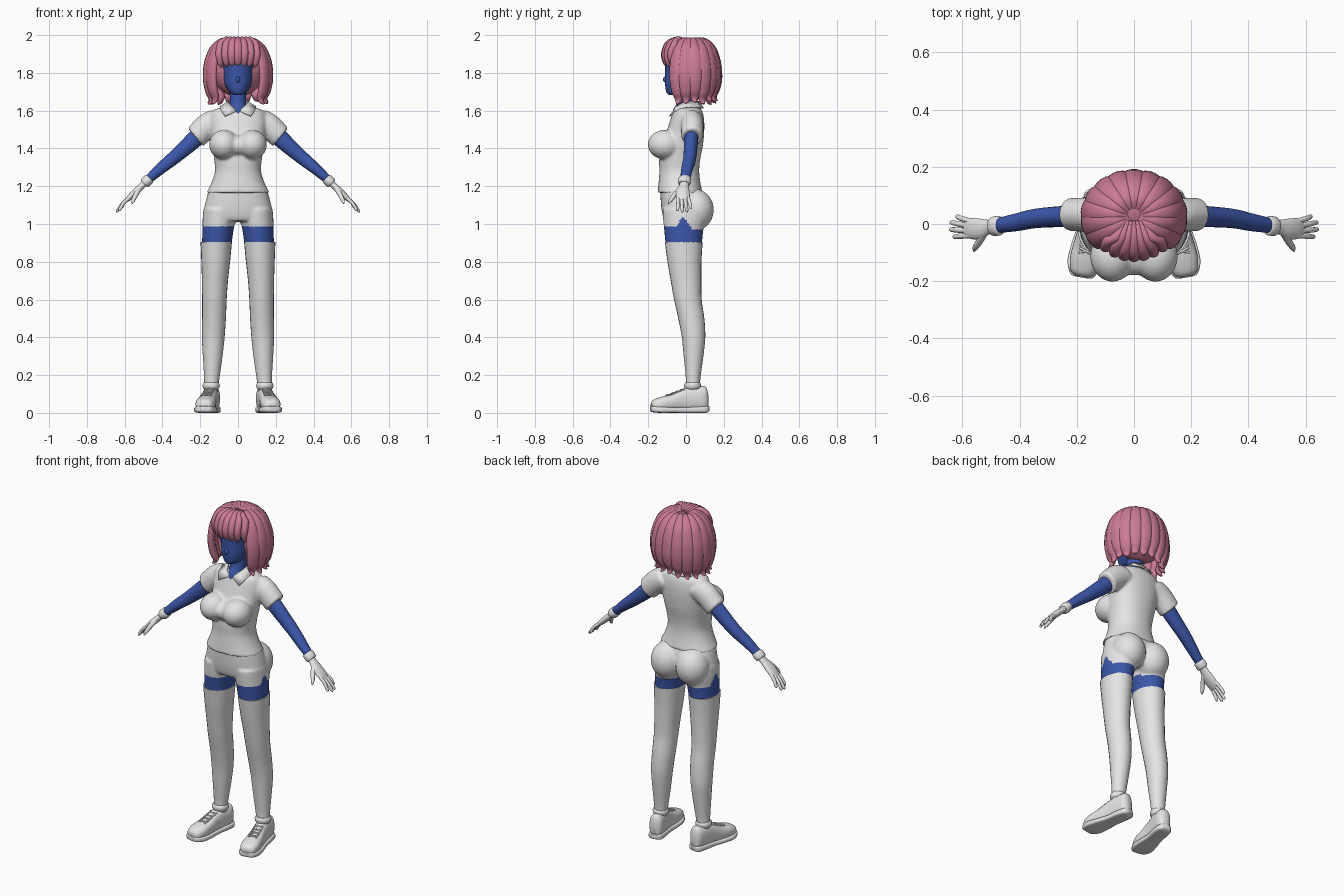
import bpy, bmesh, math, random
from mathutils import Vector as V, Matrix

if "Cube" in bpy.data.objects:
    bpy.data.objects.remove(bpy.data.objects["Cube"])
random.seed(4)


def material(name, rgb):
    m = bpy.data.materials.new(name)
    m.diffuse_color = (*rgb, 1)
    m.use_nodes = True
    m.node_tree.nodes["Principled BSDF"].inputs["Base Color"].default_value = m.diffuse_color
    return m


WHITE = material("white cloth", (0.78, 0.78, 0.78))
BLUE = material("blue skin", (0.045, 0.095, 0.40))
PINK = material("pink hair", (0.60, 0.20, 0.30))


def spline(a, b, c, d, t):
    return 0.5 * (2*b + (c-a)*t + (2*a-5*b+4*c-d)*t*t + (3*b-a-3*c+d)*t**3)


def loft(bm, rings, e=2.0, n=24, steps=4):
    """Skin smooth rings (centre, u radius vector, v radius vector)."""
    R = [[V(p) for p in r] for r in rings]
    R = [R[0]] + R + [R[-1]]
    full = []
    for i in range(1, len(R) - 2):
        for k in range(steps):
            full.append([spline(*(R[i+j][q] for j in (-1, 0, 1, 2)), k/steps) for q in range(3)])
    full.append(R[-1])
    rows = []
    for c, u, v in full:
        row = []
        for k in range(n):
            co, si = math.cos(math.tau*k/n), math.sin(math.tau*k/n)
            f = lambda x: math.copysign(abs(x)**(2/e), x)
            row.append(bm.verts.new(c + u*f(co) + v*f(si)))
        rows.append(row)
    for a, b in zip(rows, rows[1:]):
        for k in range(n):
            bm.faces.new((a[k], a[(k+1) % n], b[(k+1) % n], b[k]))
    bm.faces.new(rows[0])
    bm.faces.new(rows[-1])


def flat(z, front, back, hw, cx=0):
    return (cx, (front+back)/2, z), (hw, 0, 0), (0, (back-front)/2, 0)


def tube(bm, pts, ru, rv, axis=(0, 1, 0), **kw):
    """Loft along a path; ru follows the given axis, rv the other way."""
    P, rings = [V(p) for p in pts], []
    for i, p in enumerate(P):
        d = P[min(i+1, len(P)-1)] - P[max(i-1, 0)]
        w = d.cross(V(axis)).normalized()
        rings.append((p, w.cross(d).normalized()*ru[i], w*rv[i]))
    loft(bm, rings, **kw)


def ball(bm, c, r):
    bmesh.ops.create_uvsphere(bm, u_segments=32, v_segments=20, radius=1,
                              matrix=Matrix.Translation(c) @ Matrix.Diagonal((*r, 1)))


def finish(name, bm, mat, voxel=0, smooth=5):
    bmesh.ops.recalc_face_normals(bm, faces=bm.faces)
    me = bpy.data.meshes.new(name)
    bm.to_mesh(me)
    bm.free()
    ob = bpy.data.objects.new(name, me)
    bpy.context.collection.objects.link(ob)
    me.materials.append(mat)
    bpy.ops.object.select_all(action='DESELECT')
    ob.select_set(True)
    bpy.context.view_layer.objects.active = ob
    if voxel:
        m = ob.modifiers.new("blend", 'REMESH')
        m.mode, m.voxel_size = 'VOXEL', voxel
        m = ob.modifiers.new("soften", 'SMOOTH')
        m.factor, m.iterations = 0.5, smooth
        for m in list(ob.modifiers):
            bpy.ops.object.modifier_apply(modifier=m.name)
    bpy.ops.object.shade_smooth_by_angle(angle=math.radians(50))
    return ob


# Shirt: torso, bust and sleeves blended together
bm = bmesh.new()
loft(bm, [flat(*r) for r in [
    (1.165, -.150, .088, .167), (1.22, -.145, .076, .140), (1.28, -.141, .07, .122),
    (1.34, -.142, .075, .126), (1.42, -.13, .09, .138), (1.50, -.10, .097, .148),
    (1.56, -.08, .095, .150), (1.60, -.066, .085, .135), (1.62, -.052, .07, .08),
    (1.63, -.045, .06, .05)]], e=2.2, n=40)
for s in (1, -1):
    ball(bm, (s*.075, -.112, 1.42), (.078, .09, .078))
    loft(bm, [((s*x, .033, z), (0, r, 0), (s*.645*q, 0, .765*q)) for x, z, r, q in
              [(.10, 1.55, .058, .07), (.16, 1.52, .06, .068), (.225, 1.46, .058, .063)]])
ball(bm, (0, -.11, 1.415), (.07, .07, .055))
finish("shirt", bm, WHITE, .008)

# Shirt collar: a folded flap on each side
top = [(.004, -.066, 1.60), (.035, -.058, 1.625), (.056, -.01, 1.648), (.045, .05, 1.652), (0, .07, 1.652)]
low = [(.068, -.090, 1.572), (.088, -.066, 1.60), (.098, .0, 1.622), (.07, .075, 1.618), (0, .095, 1.615)]
for s, side in ((1, "left"), (-1, "right")):
    bm = bmesh.new()
    rows = [[bm.verts.new((s*p[0], p[1], p[2])) for p in line] for line in (top, low)]
    for k in range(4):
        bm.faces.new((rows[0][k], rows[0][k+1], rows[1][k+1], rows[1][k]))
    ob = finish(side + "_collar", bm, WHITE)
    ob.modifiers.new("thickness", 'SOLIDIFY').thickness = .007

# Shorts and upper thighs: one blended form, coloured by hem height
bm = bmesh.new()
loft(bm, [flat(*r) for r in [
    (1.20, -.135, .07, .146), (1.15, -.135, .09, .163), (1.09, -.131, .10, .178),
    (1.04, -.122, .09, .184), (1.015, -.11, .08, .178)]], e=2.3, n=40)
for s in (1, -1):
    ball(bm, (s*.083, .052, 1.075), (.094, .095, .108))
    loft(bm, [flat(z, f, b, hw, s*cx) for z, f, b, hw, cx in [
        (1.08, -.125, .10, .088, .095), (1.02, -.121, .105, .088, .1),
        (.97, -.116, .092, .083, .106), (.87, -.107, .083, .077, .114)]])
ob = finish("shorts_and_thighs", bm, WHITE, .008, 4)
ob.data.materials.append(BLUE)
for p in ob.data.polygons:
    c = p.center
    hem = .985 if c.y < .03 else .97
    if abs(c.x) > .12:
        hem += max(0, .055 - 1.4*abs(c.y + .015))
    p.material_index = int(c.z < hem)

# Head, nose and neck
bm = bmesh.new()
loft(bm, [flat(*r) for r in [
    (1.682, -.085, -.04, .015), (1.695, -.103, .01, .042), (1.74, -.111, .07, .070),
    (1.80, -.110, .09, .08), (1.87, -.108, .10, .084), (1.94, -.06, .08, .05)]])
ball(bm, (0, -.108, 1.765), (.012, .014, .016))
finish("head", bm, BLUE)
bm = bmesh.new()
loft(bm, [flat(*r) for r in [(1.585, -.072, .05, .035), (1.61, -.066, .055, .047),
                             (1.65, -.045, .058, .043), (1.73, -.04, .06, .043)]])
finish("neck", bm, BLUE)

# Hair: inner cap, long locks around sides and back, short fringe
bm = bmesh.new()
ball(bm, (0, .052, 1.825), (.145, .118, .15))
finish("hair_cap", bm, PINK)
bm = bmesh.new()
prof = [(.04, 1.955, .008), (.4, 1.972, .022), (.72, 1.935, .034), (.92, 1.86, .041), (.97, 1.775, .041),
        (.90, 1.71, .034), (.82, 1.675, .024), (.86, 1.653, .014), (.94, 1.643, .004)]
for i in range(13):
    a = math.radians(-122 + 244*i/12)
    d, drop = V((.172*math.sin(a), .150*math.cos(a), 0)), random.uniform(-.012, .012)
    pts = [V((0, .026, z + (drop if k > 4 else 0))) + d*r for k, (r, z, w) in enumerate(prof)]
    tube(bm, pts, [w for r, z, w in prof], [min(.021, w*.75) for r, z, w in prof],
         axis=(math.cos(a), -math.sin(a), 0), n=14)
finish("hair_locks", bm, PINK)
bm = bmesh.new()
for i in range(7):
    t = (i - 3)/3
    x, back, low_z = .088*t, .035*t*t, 1.853 - .008*abs(t)
    tube(bm, [(x*.35, .01, 1.968), (x*.7, -.045, 1.976), (x, -.093+back, 1.952),
              (x*1.1, -.113+back, 1.90), (x*1.05, -.108+back, 1.855), (x, -.102+back, low_z-.016)],
         [.008, .017, .023, .023, .018, .005], [.01, .017, .02, .02, .015, .004], axis=(1, -.7*t, 0), n=14)
finish("hair_fringe", bm, PINK)

for s, side in ((1, "left"), (-1, "right")):
    # Arm
    bm = bmesh.new()
    tube(bm, [(s*.19, .03, 1.49), (s*.235, .027, 1.443), (s*.34, .02, 1.35),
              (s*.41, .006, 1.293), (s*.49, -.008, 1.222)],
         [.037, .037, .034, .031, .025], [.046, .045, .036, .03, .021])
    finish(side + "_arm", bm, BLUE)
    # Glove: cuff, palm, four fingers and thumb
    bm = bmesh.new()
    tube(bm, [(s*.466, -.006, 1.243), (s*.471, -.006, 1.238), (s*.491, -.008, 1.219), (s*.497, -.008, 1.213)],
         [.029, .034, .034, .029], [.024, .029, .029, .024], steps=2)
    tube(bm, [(s*.485, -.008, 1.225), (s*.51, -.011, 1.20), (s*.54, -.017, 1.172),
              (s*.572, -.016, 1.142), (s*.59, -.014, 1.124)],
         [.023, .026, .036, .036, .028], [.017, .017, .018, .015, .010])
    for y0, y1, x1, z1 in ((.01, .027, .622, 1.082), (-.007, .006, .643, 1.064),
                           (-.024, -.019, .645, 1.062), (-.040, -.045, .632, 1.07)):
        a, b = V((s*.572, y0, 1.142)), V((s*x1, y1, z1))
        tube(bm, [a, a.lerp(b, .5) + V((s*.004, 0, .004)), a.lerp(b, .9), b],
             [.010, .0095, .008, .003], [.010, .0095, .008, .003], n=12)
    tube(bm, [(s*.525, -.03, 1.185), (s*.54, -.06, 1.155), (s*.555, -.082, 1.125), (s*.56, -.095, 1.108)],
         [.015, .013, .010, .003], [.015, .012, .010, .003], axis=(s*.7, 0, .7), n=12)
    finish(side + "_glove", bm, WHITE)
    # Long stocking with rolled ankle
    bm = bmesh.new()
    loft(bm, [((s*cx, cy, z), (rx, 0, 0), (0, ry, 0)) for z, cx, cy, rx, ry in [
        (.905, .115, -.012, .083, .1), (.8, .118, -.008, .076, .09), (.7, .122, .0, .069, .081),
        (.6, .125, .010, .065, .073), (.5, .127, .028, .063, .069), (.4, .131, .04, .06, .062),
        (.3, .134, .04, .052, .052), (.2, .138, .038, .042, .040), (.15, .141, .037, .038, .037),
        (.09, .143, .037, .036, .036)]])
    finish(side + "_stocking", bm, WHITE)
    bm = bmesh.new()
    loft(bm, [((s*.142, .035, z), (r, 0, 0), (0, r, 0)) for z, r in
              [(.125, .037), (.135, .044), (.15, .045), (.162, .038)]])
    finish(side + "_ankle_roll", bm, WHITE)

    # Shoe: upper, sole and laces, toes turned out
    place = Matrix.Diagonal((s, 1, 1, 1)) @ Matrix.Translation((.150, 0, 0)) @ Matrix.Rotation(math.radians(10), 4, 'Z')
    sole = [(-.19, .02, .014, .034), (-.182, .042, .005, .036), (-.14, .059, 0, .034), (-.08, .056, 0, .03),
            (-.01, .045, 0, .03), (.06, .045, 0, .034), (.105, .04, 0, .036), (.122, .022, .008, .036)]
    upper = [(-.186, .022, .02, .055), (-.172, .042, .01, .071), (-.13, .052, .01, .086), (-.08, .049, .01, .099),
             (-.02, .042, .01, .126), (.03, .041, .01, .140), (.08, .041, .01, .142), (.106, .034, .01, .138),
             (.118, .016, .02, .10)]
    for part, rows, e in (("sole", sole, 4), ("shoe", upper, 2.5)):
        bm = bmesh.new()
        loft(bm, [((0, y, (a+b)/2), (w, 0, 0), (0, 0, (b-a)/2)) for y, w, a, b in rows], e=e, n=28)
        bmesh.ops.transform(bm, matrix=place, verts=bm.verts)
        finish(side + "_" + part, bm, WHITE)
    bm = bmesh.new()
    for k in range(4):
        y, z = -.105 + .025*k, .094 + .009*k
        for q in (1, -1):
            tube(bm, [(-q*.026, y, z-.006), (0, y+.008, z+.003), (q*.026, y+.016, z)],
                 [.004]*3, [.004]*3, n=8)
    bmesh.ops.transform(bm, matrix=place, verts=bm.verts)
    finish(side + "_laces", bm, WHITE)
